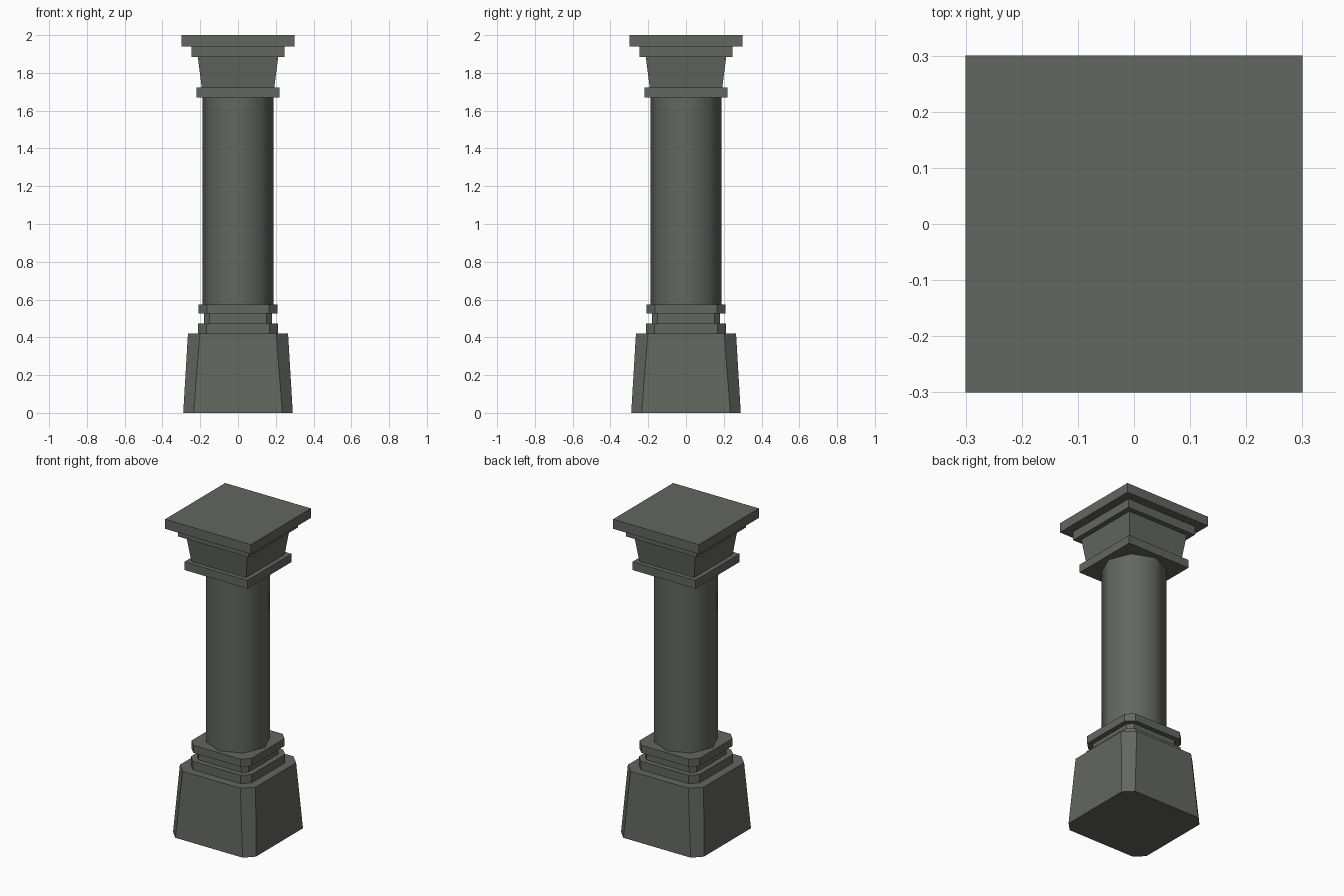
import bpy, bmesh, math

if "Cube" in bpy.data.objects:
    bpy.data.objects.remove(bpy.data.objects["Cube"])

stone = bpy.data.materials.new("dark grey stone")
stone.diffuse_color = (0.125, 0.132, 0.119, 1)
stone.use_nodes = True
stone.node_tree.nodes["Principled BSDF"].inputs["Base Color"].default_value = stone.diffuse_color


def outline(half, flat):
    """Square outline of half-width 'half'; chamfered when flat < half."""
    pts = []
    for k in range(4):
        c, s = round(math.cos(k * math.pi / 2)), round(math.sin(k * math.pi / 2))
        corner = [(half, -flat), (half, flat)] if flat < half else [(half, half)]
        pts += [(x * c - y * s, x * s + y * c) for x, y in corner]
    return pts


def loft(name, low, high, z0, z1, smooth=False):
    """Closed solid between two outlines with equal point counts."""
    bm = bmesh.new()
    a = [bm.verts.new((x, y, z0)) for x, y in low]
    b = [bm.verts.new((x, y, z1)) for x, y in high]
    n = len(a)
    for i in range(n):
        j = (i + 1) % n
        bm.faces.new((a[i], a[j], b[j], b[i])).smooth = smooth
    bm.faces.new(a[::-1])
    bm.faces.new(b)
    bmesh.ops.recalc_face_normals(bm, faces=bm.faces)
    me = bpy.data.meshes.new(name)
    bm.to_mesh(me)
    bm.free()
    me.materials.append(stone)
    bpy.context.collection.objects.link(bpy.data.objects.new(name, me))


# Chamfered base: name, (half, flat) at bottom and top, heights
for name, lo, hi, z0, z1 in [
    ("plinth", (0.29, 0.235), (0.265, 0.202), 0, 0.42),
    ("lower_base_ring", (0.213, 0.167), (0.213, 0.167), 0.42, 0.473),
    ("base_neck", (0.18, 0.15), (0.18, 0.15), 0.473, 0.525),
    ("upper_base_ring", (0.21, 0.165), (0.21, 0.165), 0.525, 0.573),
]:
    loft(name, outline(*lo), outline(*hi), z0, z1)

# Eight-sided, smooth-shaded shaft
octagon = [(0.187 * math.cos(i * math.pi / 4), 0.187 * math.sin(i * math.pi / 4))
           for i in range(8)]
loft("shaft", octagon, octagon, 0.573, 1.67, smooth=True)

# Square capital
for name, lo, hi, z0, z1 in [
    ("collar", 0.22, 0.22, 1.67, 1.722),
    ("flared_capital", 0.192, 0.213, 1.722, 1.885),
    ("capital_step", 0.246, 0.246, 1.885, 1.94),
    ("top_slab", 0.30, 0.30, 1.94, 2.0),
]:
    loft(name, outline(lo, lo), outline(hi, hi), z0, z1)
